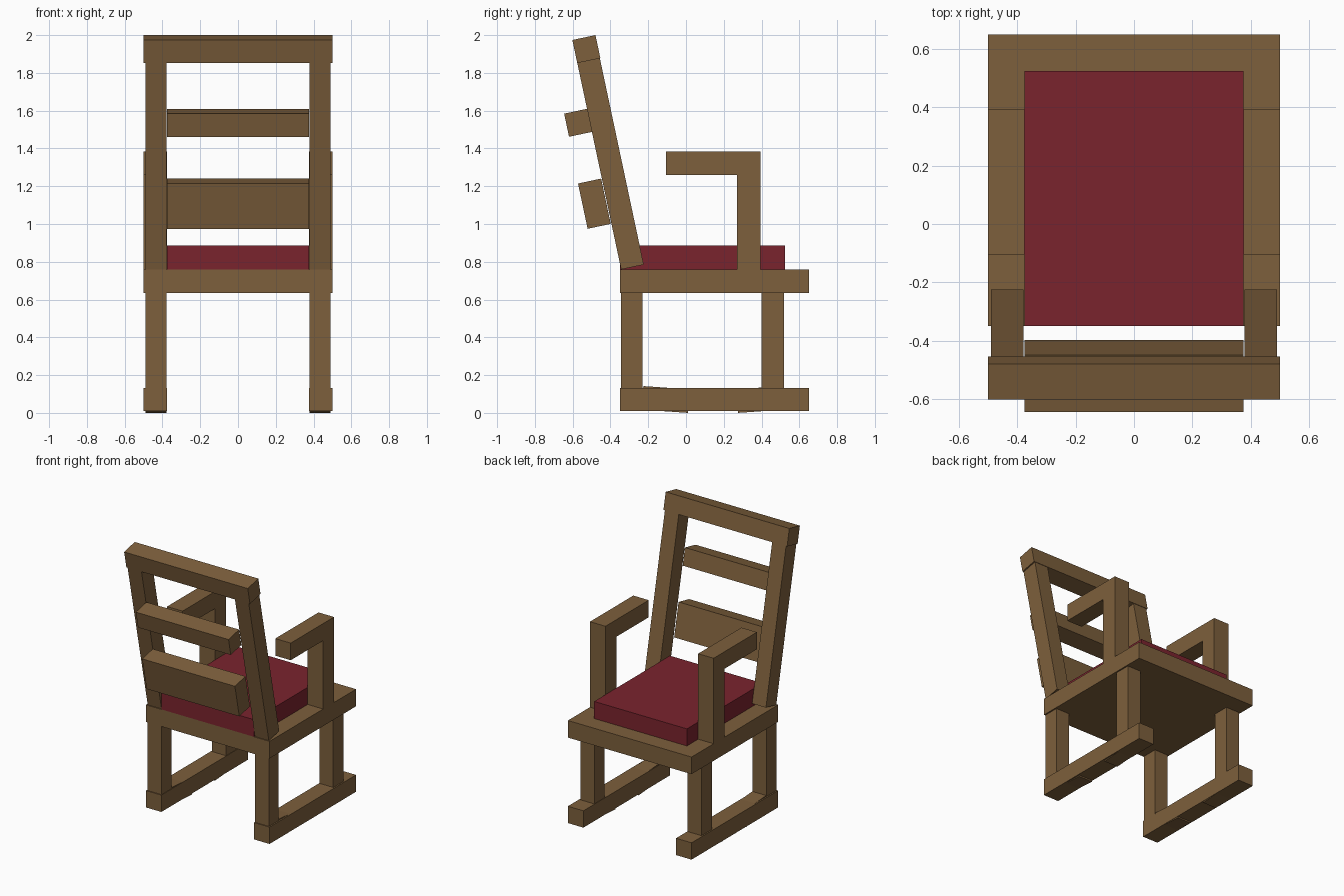
import bpy
import math
from mathutils import Matrix

cube = bpy.data.objects.get("Cube")
if cube:
    bpy.data.objects.remove(cube, do_unlink=True)


def make_material(name, rgb):
    mat = bpy.data.materials.new(name)
    mat.use_nodes = True
    color = (*rgb, 1.0)
    mat.diffuse_color = color
    bsdf = mat.node_tree.nodes["Principled BSDF"]
    bsdf.inputs["Base Color"].default_value = color
    bsdf.inputs["Roughness"].default_value = 0.8
    return mat


wood = make_material("brown wood", (0.205, 0.115, 0.045))
fabric = make_material("dark red fabric", (0.195, 0.017, 0.027))


def box(name, center, size, mat=wood, tilt=0):
    """Box of a given size, tilted about the x axis by some degrees."""
    bpy.ops.mesh.primitive_cube_add(size=1)
    obj = bpy.context.object
    obj.name = name
    obj.data.transform(Matrix.Diagonal((*size, 1)))
    obj.location = center
    obj.rotation_euler.x = math.radians(tilt)
    obj.data.materials.append(mat)
    return obj


def span(name, x, y, z, mat=wood):
    """Upright box given by its limits along each axis."""
    limits = (x, y, z)
    return box(name, [(a + b) / 2 for a, b in limits],
               [b - a for a, b in limits], mat)


T = 0.125    # timber thickness
LEAN = 12    # lean of the backrest

# Seat and cushion
span("seat", (-0.5, 0.5), (-0.35, 0.65), (0.635, 0.76))
span("cushion", (-0.375, 0.375), (-0.35, 0.525), (0.76, 0.885), fabric)

# Parts found on both sides
for side, s in (("left", 1), ("right", -1)):
    wide = sorted((s * 0.375, s * 0.5))
    slim = sorted((s * 0.378, s * 0.49))
    mid = s * 0.434

    # Runner with two slightly tilted blocks that show beneath it
    span(f"{side}_runner", wide, (-0.35, 0.65), (0.01, 0.133))
    for end, y, tilt in (("back", -0.108, -4), ("seat_edge", 0.393, 4)):
        box(f"{side}_{end}_rocker_block", (mid, y, 0.071),
            (0.112, 0.245, T), tilt=tilt)

    # Legs
    span(f"{side}_back_leg", slim, (-0.343, -0.23), (0.13, 0.64))
    span(f"{side}_seat_edge_leg", slim, (0.4, 0.52), (0.13, 0.64))

    # Armrest and its support
    span(f"{side}_arm_support", wide, (0.27, 0.395), (0.76, 1.26))
    span(f"{side}_armrest", wide, (-0.105, 0.395), (1.26, 1.385))

    # Leaning backrest post
    box(f"{side}_back_post", (mid, -0.4, 1.32), (0.112, 0.122, 1.12), tilt=LEAN)

# Backrest rail and slats
box("top_rail", (0, -0.5275, 1.926), (1.0, T, T), tilt=LEAN)
box("upper_slat", (0, -0.571, 1.536), (0.75, T, T), tilt=LEAN)
box("lower_slat", (0, -0.485, 1.1075), (0.75, T, 0.245), tilt=LEAN)
